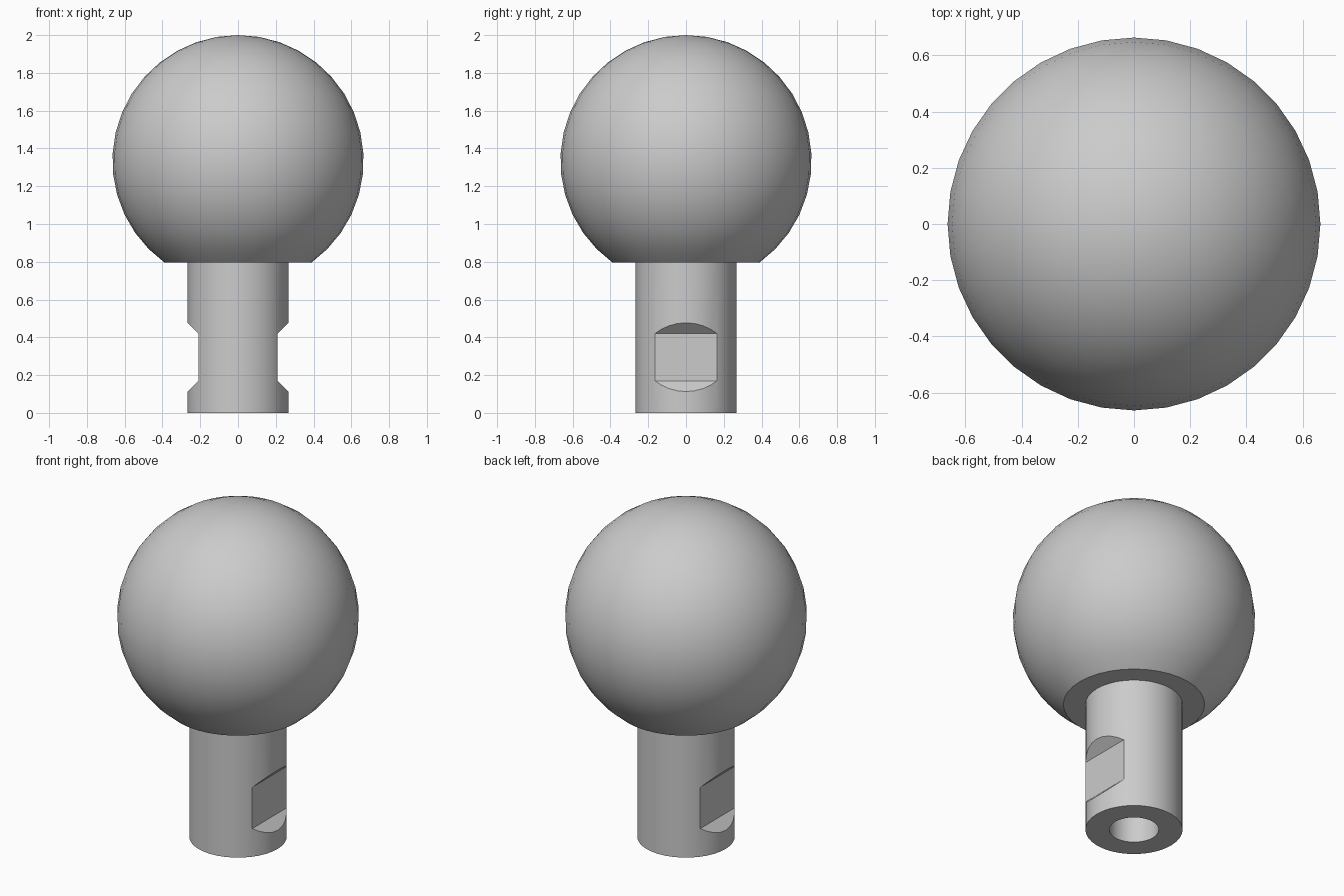
import bpy, bmesh, math
from mathutils import Matrix, Vector

if "Cube" in bpy.data.objects:
    bpy.data.objects.remove(bpy.data.objects["Cube"], do_unlink=True)

SEGMENTS = 36
BALL_R, BALL_Z = 0.665, 1.335
SHAFT_R, SHAFT_TOP = 0.267, 0.795
BORE_R, BORE_TOP = 0.136, 0.7

steel = bpy.data.materials.new("grey_steel")
steel.use_nodes = True
colour = (0.6, 0.6, 0.6, 1)
steel.diffuse_color = colour
steel.node_tree.nodes["Principled BSDF"].inputs["Base Color"].default_value = colour


def make_object(name, bm):
    bmesh.ops.recalc_face_normals(bm, faces=bm.faces)
    mesh = bpy.data.meshes.new(name)
    bm.to_mesh(mesh)
    bm.free()
    mesh.materials.append(steel)
    obj = bpy.data.objects.new(name, mesh)
    bpy.context.collection.objects.link(obj)
    return obj


def lathe(name, profile):
    bm = bmesh.new()
    verts = [bm.verts.new((r, 0, z)) for r, z in profile]
    edges = [bm.edges.new(pair) for pair in zip(verts, verts[1:])]
    bmesh.ops.spin(bm, geom=verts + edges, cent=(0, 0, 0), axis=(0, 0, 1),
                   angle=math.tau, steps=SEGMENTS, use_merge=True)
    bmesh.ops.remove_doubles(bm, verts=bm.verts, dist=0.0001)
    return make_object(name, bm)


# Turned body: blind bore, shaft, shoulder and truncated ball
profile = [(0, BORE_TOP), (BORE_R, BORE_TOP), (BORE_R, 0),
           (SHAFT_R, 0), (SHAFT_R, SHAFT_TOP)]
start = math.asin((SHAFT_TOP - BALL_Z) / BALL_R)
RINGS = 15
for i in range(RINGS):
    a = start + (math.pi / 2 - start) * i / RINGS
    profile.append((BALL_R * math.cos(a), BALL_Z + BALL_R * math.sin(a)))
profile.append((0, BALL_Z + BALL_R))
body = lathe("ball_stud", profile)

# Wrench flats with sloped ends, cut on both sides of the shaft
section = [(0.21, 0.17), (0.33, 0.05), (0.33, 0.54), (0.21, 0.42)]
for side, name in ((1, "left_flat_cutter"), (-1, "right_flat_cutter")):
    bm = bmesh.new()
    face = bm.faces.new([bm.verts.new((side * x, -0.4, z)) for x, z in section])
    ext = bmesh.ops.extrude_face_region(bm, geom=[face])
    moved = [v for v in ext["geom"] if isinstance(v, bmesh.types.BMVert)]
    bmesh.ops.translate(bm, verts=moved, vec=(0, 0.8, 0))
    cutter = make_object(name, bm)
    cutter.hide_render = True
    cutter.hide_set(True)
    cut = body.modifiers.new(name, 'BOOLEAN')
    cut.operation = 'DIFFERENCE'
    cut.solver = 'EXACT'
    cut.object = cutter

# Apply the cuts, drop the cutters and shade smooth with crisp edges
bpy.ops.object.select_all(action='DESELECT')
body.select_set(True)
bpy.context.view_layer.objects.active = body
for mod in list(body.modifiers):
    cutter = mod.object
    bpy.ops.object.modifier_apply(modifier=mod.name)
    bpy.data.objects.remove(cutter, do_unlink=True)
bpy.ops.object.shade_smooth_by_angle(angle=math.radians(30))
